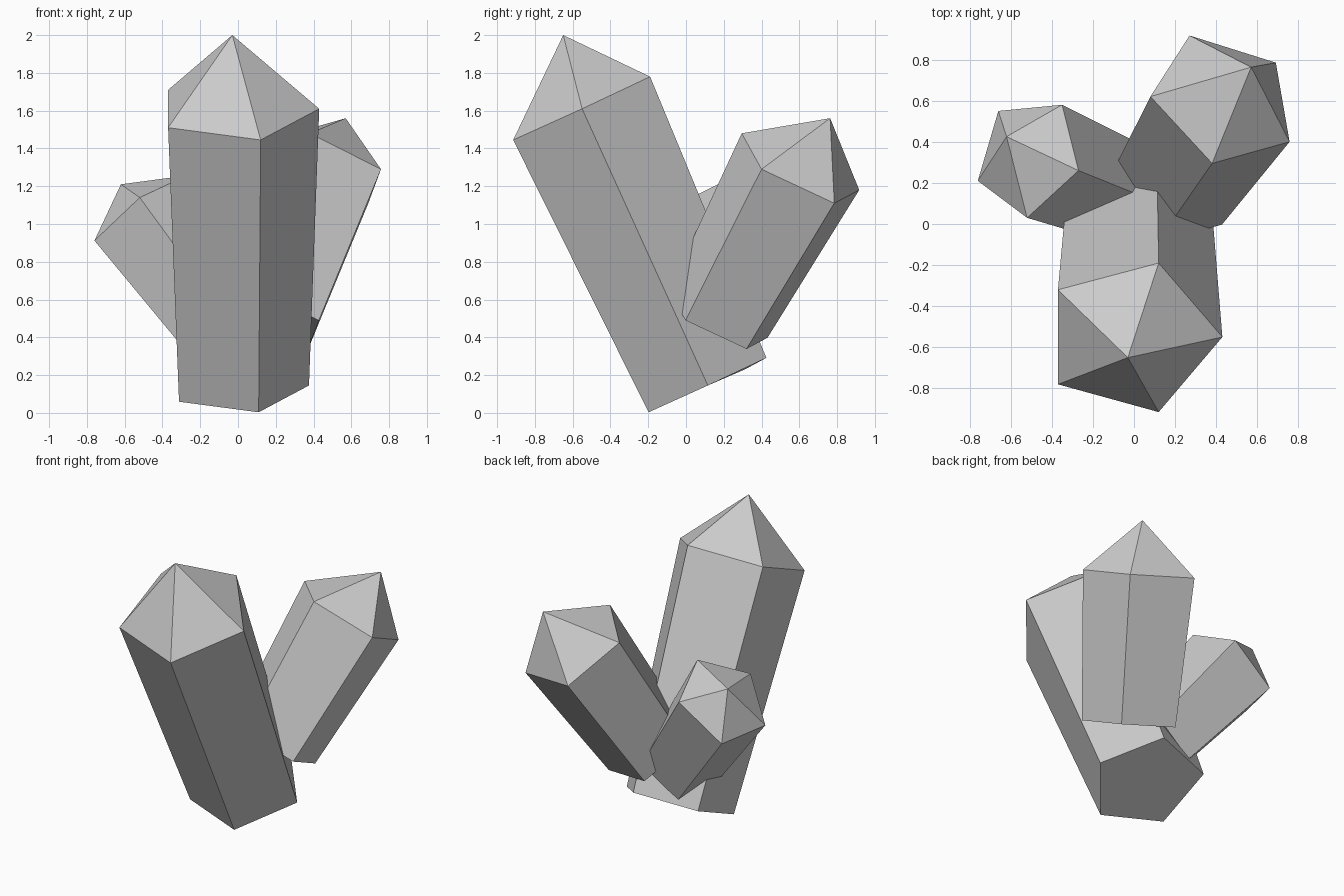
import bpy
from mathutils import Vector

if "Cube" in bpy.data.objects:
    bpy.data.objects.remove(bpy.data.objects["Cube"])


def crystal(name, base_centre, taper, shoulder, tip):
    """Five-sided shaft narrowing to a flat base, capped with a pointed tip."""
    ring = [Vector(p) for p in shoulder]
    n = len(ring)
    centre = sum(ring, Vector()) / n
    base = [Vector(base_centre) + (p - centre) * taper for p in ring]
    faces = [tuple(reversed(range(n)))]
    for i in range(n):
        j = (i + 1) % n
        faces.append((i, j, n + j, n + i))
        faces.append((n + i, n + j, 2 * n))
    mesh = bpy.data.meshes.new(name)
    mesh.from_pydata(base + ring + [Vector(tip)], [], faces)
    mesh.update()
    obj = bpy.data.objects.new(name, mesh)
    bpy.context.collection.objects.link(obj)
    return obj


# Tall crystal leaning forward
crystal("tall_crystal", (-0.006, 0.115, 0.146), 0.86,
        [(0.43, -0.55, 1.61), (0.12, -0.19, 1.78), (-0.37, -0.32, 1.71),
         (-0.37, -0.78, 1.51), (0.12, -0.915, 1.445)],
        (-0.03, -0.65, 2.0))

# Medium crystal leaning back and right
crystal("medium_crystal", (0.158, 0.168, 0.495), 0.84,
        [(0.08, 0.62, 1.42), (0.38, 0.295, 1.48), (0.757, 0.40, 1.29),
         (0.69, 0.785, 1.11), (0.27, 0.917, 1.18)],
        (0.57, 0.763, 1.56))

# Small crystal leaning back and left
crystal("small_crystal", (-0.046, 0.143, 0.43), 0.85,
        [(-0.76, 0.21, 0.912), (-0.52, 0.03, 1.14), (-0.27, 0.26, 1.257),
         (-0.35, 0.58, 1.105), (-0.66, 0.55, 0.884)],
        (-0.62, 0.425, 1.21))
